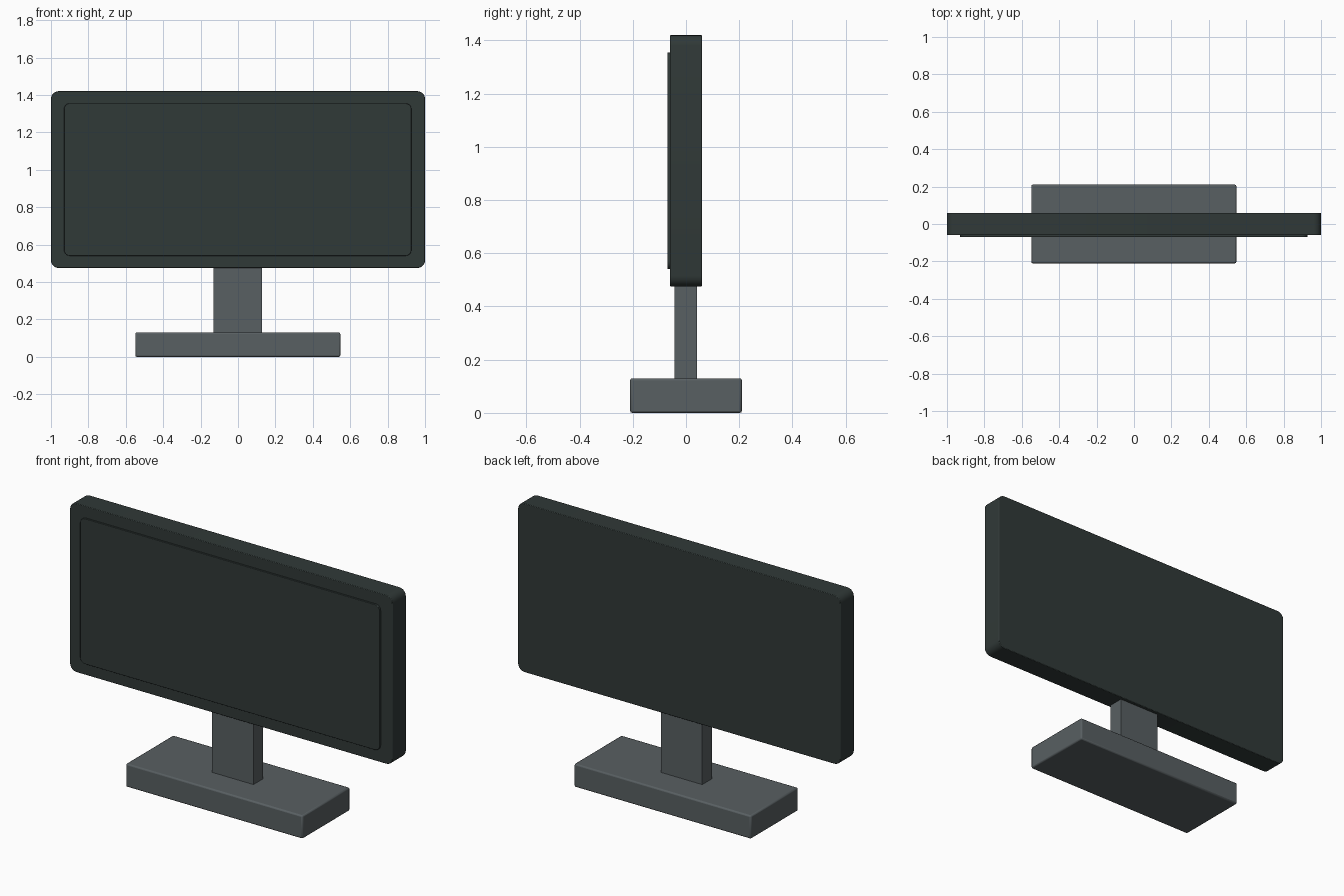
import bpy
import bmesh
import math

cube = bpy.data.objects.get("Cube")
if cube:
    bpy.data.objects.remove(cube, do_unlink=True)


def make_material(name, rgb):
    mat = bpy.data.materials.new(name)
    mat.use_nodes = True
    colour = (*rgb, 1.0)
    mat.diffuse_color = colour
    mat.node_tree.nodes["Principled BSDF"].inputs["Base Color"].default_value = colour
    return mat


charcoal = make_material("dark charcoal", (0.030, 0.041, 0.039))
grey = make_material("slate grey", (0.098, 0.115, 0.122))


def rounded_box(name, low, high, mat, corner=0.0, edge=0.0):
    """Box between two corners; 'corner' rounds the edges along y, 'edge' softens all edges."""
    bm = bmesh.new()
    bmesh.ops.create_cube(bm, size=1.0)
    for v in bm.verts:
        v.co = [l + (c + 0.5) * (h - l) for l, h, c in zip(low, high, v.co)]
    if corner:
        along_y = [e for e in bm.edges
                   if abs(e.verts[0].co.y - e.verts[1].co.y) > 0.9 * (high[1] - low[1])]
        bmesh.ops.bevel(bm, geom=along_y, offset=corner, segments=5,
                        profile=0.5, affect='EDGES')
    mesh = bpy.data.meshes.new(name)
    bm.to_mesh(mesh)
    bm.free()
    mesh.materials.append(mat)
    obj = bpy.data.objects.new(name, mesh)
    bpy.context.collection.objects.link(obj)
    if edge:
        bevel = obj.modifiers.new("soft edges", 'BEVEL')
        bevel.width = edge
        bevel.segments = 2
        bevel.limit_method = 'ANGLE'
        bevel.angle_limit = math.radians(40)
    bpy.ops.object.select_all(action='DESELECT')
    obj.select_set(True)
    bpy.context.view_layer.objects.active = obj
    bpy.ops.object.shade_smooth_by_angle(angle=math.radians(30))
    return obj


# Display housing and the slightly raised screen
rounded_box("display_housing", (-1, -0.06, 0.475), (1, 0.06, 1.42), charcoal,
            corner=0.04, edge=0.003)
rounded_box("screen", (-0.93, -0.07, 0.54), (0.927, -0.05, 1.355), charcoal,
            corner=0.03, edge=0.002)

# Stand
rounded_box("stand_neck", (-0.13, -0.044, 0.10), (0.127, 0.042, 0.50), grey)
rounded_box("stand_base", (-0.549, -0.21, 0), (0.547, 0.21, 0.13), grey, edge=0.008)
